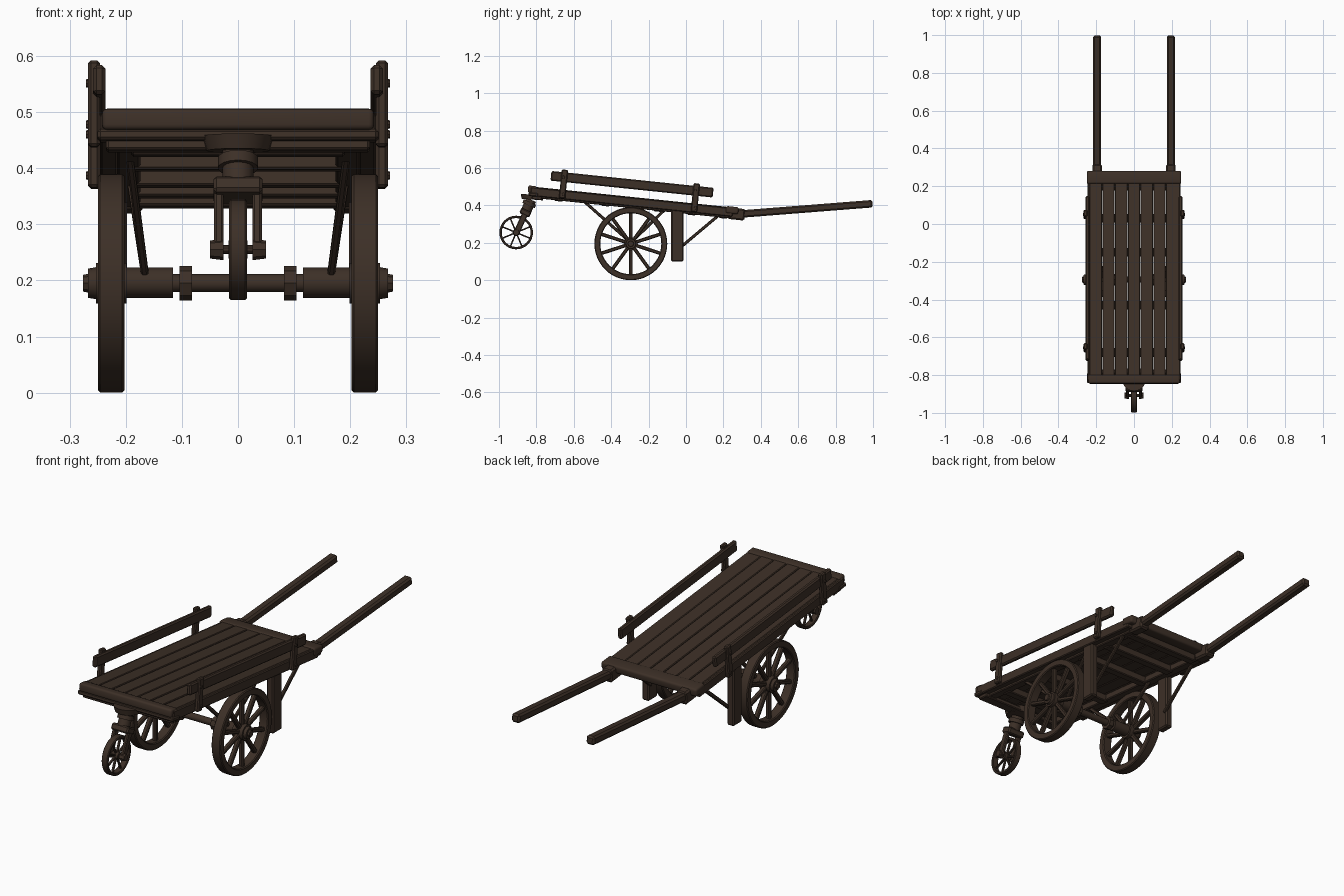
import bpy, bmesh, math, random
from mathutils import Matrix, Vector

if "Cube" in bpy.data.objects:
    bpy.data.objects.remove(bpy.data.objects["Cube"])

random.seed(4)
wood = bpy.data.materials.new("dark brown wood")
wood.diffuse_color = (0.046, 0.029, 0.020, 1)
wood.use_nodes = True
wood.node_tree.nodes["Principled BSDF"].inputs["Base Color"].default_value = wood.diffuse_color
SLOPE = -0.104
TILT = math.atan(SLOPE)


def deck_z(y):
    return 0.510 + SLOPE * (y + 0.845)


def finish(name, bm, smooth=False):
    bmesh.ops.recalc_face_normals(bm, faces=bm.faces)
    me = bpy.data.meshes.new(name)
    bm.to_mesh(me)
    bm.free()
    me.materials.append(wood)
    ob = bpy.data.objects.new(name, me)
    bpy.context.collection.objects.link(ob)
    if smooth:
        bpy.context.view_layer.objects.active = ob
        ob.select_set(True)
        bpy.ops.object.shade_smooth_by_angle(angle=math.radians(35))
        ob.select_set(False)
    return ob


def add_box(bm, size, mat, bevel=0.003, segs=1):
    t = bmesh.new()
    bmesh.ops.create_cube(t, size=1, matrix=Matrix.Diagonal((*size, 1)))
    if bevel:
        bmesh.ops.bevel(t, geom=t.edges[:], offset=bevel, segments=segs, affect='EDGES', profile=0.5)
    t.transform(mat)
    me = bpy.data.meshes.new("tmp")
    t.to_mesh(me)
    t.free()
    bm.from_mesh(me)
    bpy.data.meshes.remove(me)


def frame(p, q):
    """Matrix at the middle of p-q with local z along it and local x near world x."""
    p, q = Vector(p), Vector(q)
    z = (q - p).normalized()
    ref = Vector((1, 0, 0)) if abs(z.x) < 0.9 else Vector((0, 1, 0))
    y = z.cross(ref).normalized()
    x = y.cross(z)
    m = Matrix((x, y, z)).transposed().to_4x4()
    m.translation = (p + q) / 2
    return m, (q - p).length


def add_beam(bm, p, q, w, h, bevel=0.003):
    m, length = frame(p, q)
    add_box(bm, (w, h, length), m, bevel)


def add_rod(bm, p, q, r, r2=None, n=16):
    m, length = frame(p, q)
    bmesh.ops.create_cone(bm, cap_ends=True, segments=n, radius1=r,
                          radius2=r if r2 is None else r2, depth=length, matrix=m)


def slab(name, x0, x1, y0, y1, o0, o1, bevel=0.004, segs=1):
    """Box lying in the sloping plane of the deck; o0/o1 are heights from the deck top."""
    yc = (y0 + y1) / 2
    m = Matrix.Translation(((x0 + x1) / 2, yc, deck_z(yc) + (o0 + o1) / 2)) @ Matrix.Rotation(TILT, 4, 'X')
    bm = bmesh.new()
    add_box(bm, (x1 - x0, (y1 - y0) / math.cos(TILT), o1 - o0), m, bevel, segs)
    return finish(name, bm, segs > 1)


def beam(name, p, q, w, h, bevel=0.003):
    bm = bmesh.new()
    add_beam(bm, p, q, w, h, bevel)
    return finish(name, bm)


def rod(name, p, q, r, r2=None, n=16):
    bm = bmesh.new()
    add_rod(bm, p, q, r, r2, n)
    return finish(name, bm, True)


def wheel(name, c, R, thick, w, n, spokes, sw, sh, hub_r, hub_w):
    """Spoked wheel turning about x."""
    c = Vector(c)
    bm = bmesh.new()
    b = min(0.004, thick / 4)
    prof = [(-w/2, R-b), (-w/2+b, R), (w/2-b, R), (w/2, R-b),
            (w/2, R-thick+b), (w/2-b, R-thick), (-w/2+b, R-thick), (-w/2, R-thick+b)]
    rings = []
    for i in range(n):
        a = 2 * math.pi * i / n
        rings.append([bm.verts.new(c + Vector((x, r * math.cos(a), r * math.sin(a)))) for x, r in prof])
    for i in range(n):
        A, B = rings[i], rings[(i + 1) % n]
        for j in range(8):
            k = (j + 1) % 8
            bm.faces.new((A[j], A[k], B[k], B[j]))
    for i in range(spokes):
        a = 2 * math.pi * (i + 0.5) / spokes
        d = Vector((0, math.cos(a), math.sin(a)))
        add_beam(bm, c + d * hub_r * 0.7, c + d * (R - thick * 0.7), sw, sh, sw * 0.2)
    add_rod(bm, c - Vector((hub_w / 2, 0, 0)), c + Vector((hub_w / 2, 0, 0)), hub_r)
    return finish(name, bm, True)


# deck planks with narrow gaps, and the end boards
N = 7
pw = 0.472 / N
for i in range(N):
    x = -0.236 + i * pw
    drop = random.uniform(0, 0.003)
    slab(f"deck_plank_{i+1}", x + 0.001, x + pw - 0.001, -0.81, 0.225, -0.034, -0.002 - drop, 0.003)
slab("front_end_board", -0.242, 0.242, -0.845, -0.80, -0.036, 0.002, 0.009, 3)
slab("front_lower_board", -0.25, 0.25, -0.842, -0.79, -0.054, -0.034, 0.005)
slab("front_cross_bar", -0.235, 0.235, -0.825, -0.77, -0.07, -0.05, 0.004)
slab("rear_end_board", -0.25, 0.25, 0.212, 0.28, -0.036, 0.002, 0.01, 3)
# cross bars under the deck
for i, y in enumerate((-0.68, -0.43, -0.15, 0.03, 0.2)):
    slab(f"under_cross_bar_{i+1}", -0.19, 0.19, y - 0.022, y + 0.022, -0.066, -0.032)

# parts on both sides
for s, side in ((-1, "left"), (1, "right")):
    def sx(a, b):
        return (a, b) if s > 0 else (-b, -a)
    # long frame rail, edge board and handle
    slab(f"{side}_frame_rail", *sx(0.174, 0.216), -0.80, 0.29, -0.062, -0.03)
    slab(f"{side}_edge_board", *sx(0.214, 0.246), -0.83, 0.25, -0.052, -0.006)
    slab(f"{side}_handle_joint", *sx(0.170, 0.220), 0.225, 0.315, -0.066, -0.004, 0.008)
    beam(f"{side}_handle", (s * 0.195, 0.27, 0.357), (s * 0.195, 0.997, 0.414), 0.042, 0.040, 0.008)
    # raised side board with posts and bolts
    slab(f"{side}_side_board", *sx(0.236, 0.258), -0.722, 0.145, 0.040, 0.092, 0.006)
    for j, y in enumerate((-0.655, 0.05)):
        slab(f"{side}_post_{j+1}", *sx(0.246, 0.267), y - 0.017, y + 0.017, -0.048, 0.106, 0.005)
        for o in (-0.025, 0.066):
            z = deck_z(y) + o
            rod(f"{side}_post_bolt", (s * 0.262, y, z), (s * 0.271, y, z), 0.009, 0.007, 8)
    # support leg with brace
    beam(f"{side}_leg", (s * 0.222, -0.046, 0.105), (s * 0.222, -0.046, 0.385), 0.036, 0.066, 0.006)
    beam(f"{side}_leg_brace", (s * 0.205, -0.03, 0.18), (s * 0.205, 0.19, 0.365), 0.014, 0.016)
    # axle struts
    beam(f"{side}_front_strut", (s * 0.165, -0.30, 0.21), (s * 0.195, -0.56, 0.44), 0.013, 0.016)
    beam(f"{side}_rear_strut", (s * 0.165, -0.29, 0.21), (s * 0.195, -0.09, 0.405), 0.013, 0.016)
    # main wheel, hub cap, axle sleeve and collar
    wheel(f"{side}_wheel", (s * 0.226, -0.295, 0.2), 0.195, 0.032, 0.047, 48, 10, 0.022, 0.019, 0.036, 0.055)
    rod(f"{side}_hub_cap", (s * 0.245, -0.295, 0.2), (s * 0.267, -0.295, 0.2), 0.030, 0.026)
    rod(f"{side}_hub_nut", (s * 0.26, -0.295, 0.2), (s * 0.276, -0.295, 0.2), 0.018, 0.015, 8)
    rod(f"{side}_axle_sleeve", (s * 0.116, -0.295, 0.201), (s * 0.205, -0.295, 0.201), 0.027)
    rod(f"{side}_axle_collar", (s * 0.082, -0.295, 0.2), (s * 0.104, -0.295, 0.2), 0.031, n=8)
    # caster fork arm and nut
    beam(f"{side}_fork_arm", (s * 0.034, -0.908, 0.255), (s * 0.034, -0.856, 0.37), 0.017, 0.032, 0.004)
    rod(f"{side}_fork_nut", (s * 0.026, -0.908, 0.26), (s * 0.05, -0.908, 0.26), 0.019, 0.016, 8)

rod("axle", (-0.23, -0.295, 0.2), (0.23, -0.295, 0.2), 0.016)

# front caster
wheel("caster_wheel", (0, -0.908, 0.26), 0.09, 0.013, 0.032, 32, 8, 0.012, 0.008, 0.016, 0.034)
rod("caster_axle", (-0.045, -0.908, 0.26), (0.045, -0.908, 0.26), 0.008, n=10)
beam("fork_crown", (0, -0.866, 0.352), (0, -0.852, 0.380), 0.088, 0.058, 0.006)
rod("caster_stem", (0, -0.856, 0.372), (0, -0.828, 0.435), 0.028)
rod("caster_stem_ring", (0, -0.842, 0.405), (0, -0.834, 0.423), 0.036)
rod("caster_plate", (0, -0.822, 0.436), (0, -0.820, 0.462), 0.056, 0.064, 24)

# rest the wheels exactly on the ground
for ob in bpy.context.collection.objects:
    ob.location.z -= 0.005
